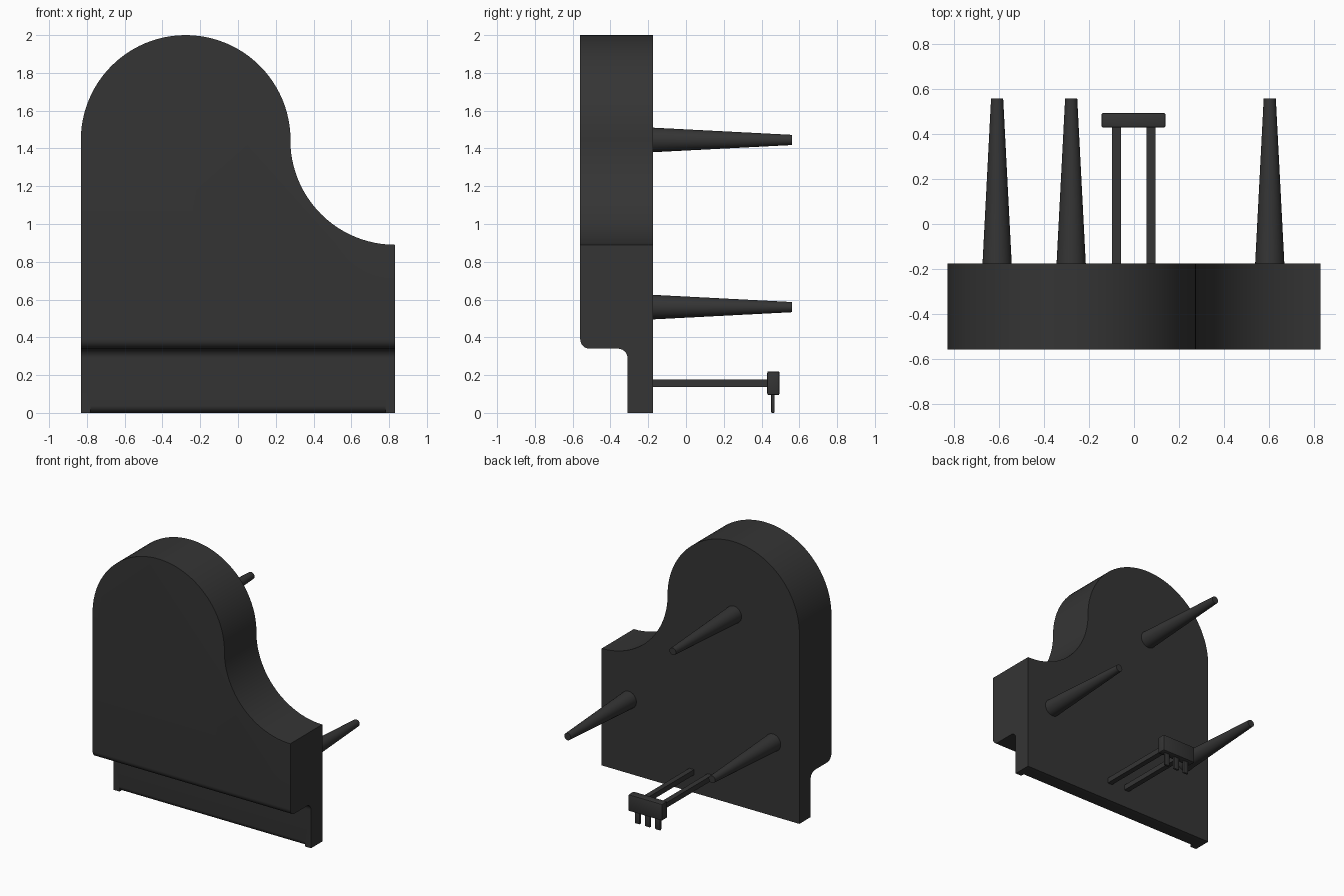
import bpy, bmesh
from math import radians, cos, sin
from mathutils import Matrix, Vector

cube = bpy.data.objects.get("Cube")
if cube:
    bpy.data.objects.remove(cube, do_unlink=True)

black = bpy.data.materials.new("satin black")
black.use_nodes = True
black.diffuse_color = (0.035, 0.035, 0.035, 1)
black.node_tree.nodes["Principled BSDF"].inputs["Base Color"].default_value = black.diffuse_color


def finish(name, bm):
    bmesh.ops.recalc_face_normals(bm, faces=bm.faces)
    mesh = bpy.data.meshes.new(name)
    bm.to_mesh(mesh)
    bm.free()
    mesh.materials.append(black)
    ob = bpy.data.objects.new(name, mesh)
    bpy.context.collection.objects.link(ob)
    return ob


def activate(ob):
    bpy.ops.object.select_all(action='DESELECT')
    ob.select_set(True)
    bpy.context.view_layer.objects.active = ob


def smooth(ob):
    activate(ob)
    bpy.ops.object.shade_smooth_by_angle(angle=radians(35))


def arc(cx, cy, r, start, end, n):
    angles = [radians(start + (end - start) * i / n) for i in range(n + 1)]
    return [(cx + r * cos(a), cy + r * sin(a)) for a in angles]


def extrude(name, points, direction):
    bm = bmesh.new()
    face = bm.faces.new([bm.verts.new(p) for p in points])
    new = bmesh.ops.extrude_face_region(bm, geom=[face])["geom"]
    verts = [v for v in new if isinstance(v, bmesh.types.BMVert)]
    bmesh.ops.translate(bm, verts=verts, vec=direction)
    return finish(name, bm)


def box(name, low, high, bevel=0):
    low, high = Vector(low), Vector(high)
    bm = bmesh.new()
    bmesh.ops.create_cube(bm, size=1, matrix=Matrix.Translation((low + high) / 2)
                          @ Matrix.Diagonal((*(high - low), 1)))
    if bevel:
        bmesh.ops.bevel(bm, geom=bm.edges[:], offset=bevel, segments=2,
                        profile=0.5, affect='EDGES')
    ob = finish(name, bm)
    smooth(ob)
    return ob


def carve(ob, profile, half_width):
    cutter = extrude("cutter", [(-half_width, y, z) for y, z in profile],
                     (2 * half_width, 0, 0))
    cutter.hide_render = True
    mod = ob.modifiers.new("carve", 'BOOLEAN')
    mod.operation = 'DIFFERENCE'
    mod.solver = 'EXACT'
    mod.object = cutter
    activate(ob)
    bpy.ops.object.modifier_apply(modifier=mod.name)
    bpy.data.objects.remove(cutter, do_unlink=True)


# Case: curved outline, extruded through its depth
W, R, BACK, FRONT = 0.832, 0.555, -0.175, -0.56
outline = [(-W, 0), (W, 0)]
outline += arc(W, 1.445, R, 270, 180, 24)
outline += arc(R - W, 1.445, R, 0, 180, 48)[1:]
body = extrude("case", [(x, FRONT, z) for x, z in outline], (0, BACK - FRONT, 0))

# Step over the keyboard, with rounded corners
step = [(-0.7, -0.1), (-0.7, 0.39)]
step += arc(-0.51, 0.39, 0.05, 180, 270, 8)
step += arc(-0.36, 0.29, 0.05, 90, 0, 8)
step += [(-0.31, -0.1)]
carve(body, step, 1)

# Rounded key slip edge between the end blocks
slip = [(-0.36, -0.05), (-0.36, 0.04)]
slip += arc(-0.27, 0.04, 0.04, 180, 270, 6)
slip += [(-0.27, -0.05)]
carve(body, slip, 0.78)
smooth(body)

# Tapered legs
LEG_END = 0.56
for name, x, z in (("right_leg", -0.61, 0.56), ("left_leg", 0.605, 0.56),
                   ("tail_leg", -0.28, 1.445)):
    bm = bmesh.new()
    place = Matrix.Translation((x, (BACK + LEG_END) / 2, z)) @ Matrix.Rotation(radians(-90), 4, 'X')
    bmesh.ops.create_cone(bm, cap_ends=True, segments=32, radius1=0.065, radius2=0.027,
                          depth=LEG_END - BACK, matrix=place)
    smooth(finish(name, bm))

# Pedal lyre: two rods, a block and three pedals
for name, x in (("right_rod", -0.079), ("left_rod", 0.075)):
    box(name, (x - 0.02, BACK - 0.01, 0.136), (x + 0.02, 0.44, 0.176))
box("pedal_block", (-0.145, 0.43, 0.094), (0.141, 0.495, 0.22), 0.008)
for name, x in (("right_pedal", -0.088), ("middle_pedal", -0.002), ("left_pedal", 0.084)):
    box(name, (x - 0.022, 0.45, 0), (x + 0.022, 0.469, 0.1), 0.006)
